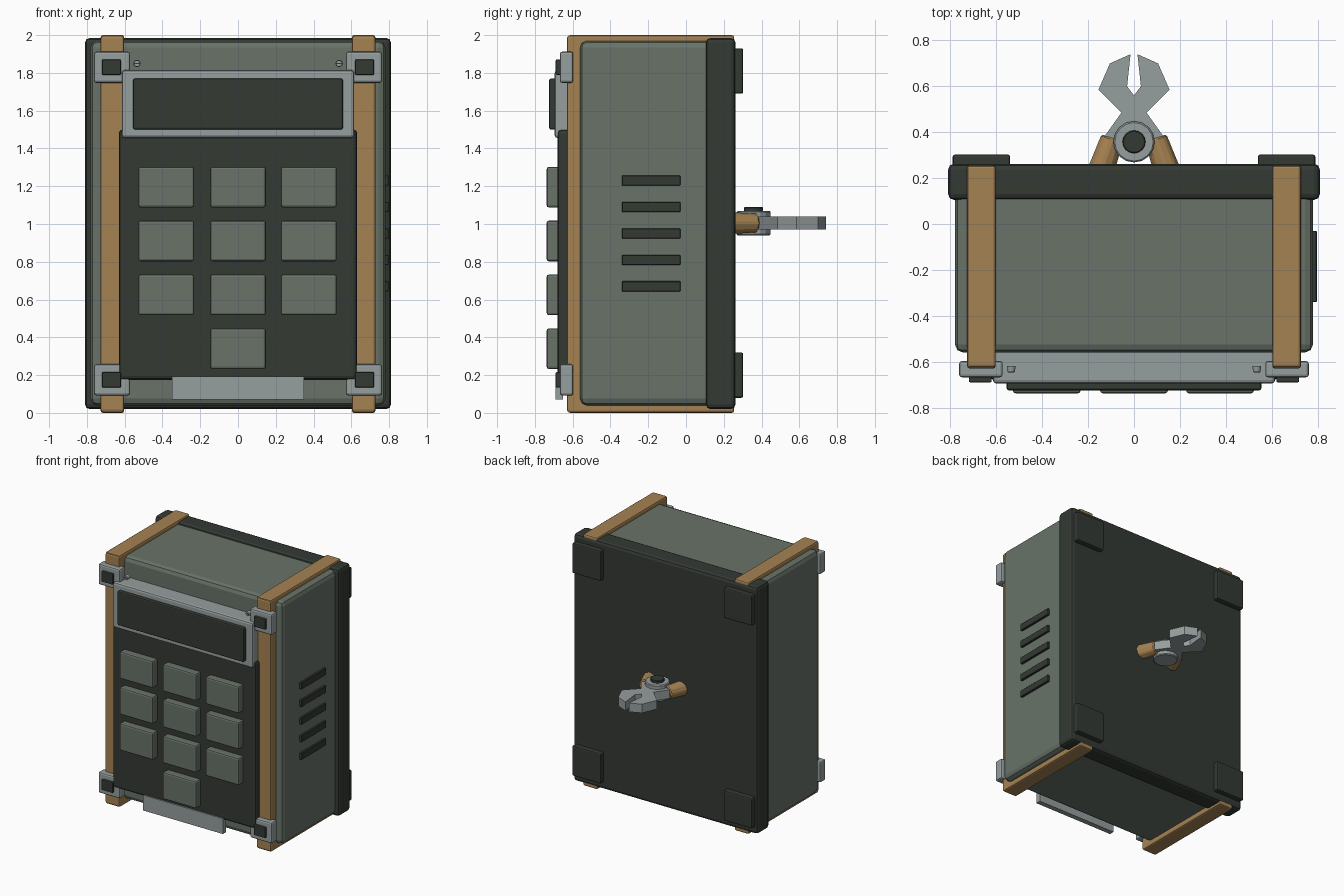
import bpy, bmesh
from mathutils import Vector

if "Cube" in bpy.data.objects:
    bpy.data.objects.remove(bpy.data.objects["Cube"], do_unlink=True)


def material(name, rgb):
    m = bpy.data.materials.new(name)
    m.use_nodes = True
    m.diffuse_color = (*rgb, 1)
    m.node_tree.nodes["Principled BSDF"].inputs["Base Color"].default_value = (*rgb, 1)
    return m


GREEN = material("sage green", (0.14, 0.171, 0.14))
DARK = material("dark green", (0.034, 0.041, 0.034))
BROWN = material("tan leather", (0.376, 0.223, 0.084))
METAL = material("grey metal", (0.305, 0.342, 0.342))


def finish(name, bm, mat, bevel=0, segments=2):
    bmesh.ops.recalc_face_normals(bm, faces=bm.faces)
    mesh = bpy.data.meshes.new(name)
    bm.to_mesh(mesh)
    bm.free()
    mesh.materials.append(mat)
    ob = bpy.data.objects.new(name, mesh)
    bpy.context.collection.objects.link(ob)
    if bevel:
        mod = ob.modifiers.new("bevel", "BEVEL")
        mod.width = bevel
        mod.segments = segments
    return ob


def box(name, xs, ys, zs, mat, bevel=0, segments=2):
    bm = bmesh.new()
    bmesh.ops.create_cube(bm, size=1)
    for v in bm.verts:
        v.co = [a + (b - a) * (c + 0.5) for (a, b), c in zip((xs, ys, zs), v.co)]
    return finish(name, bm, mat, bevel, segments)


def rod(name, start, end, r1, r2, sides, mat, bevel=0):
    start, end = Vector(start), Vector(end)
    axis = end - start
    bm = bmesh.new()
    bmesh.ops.create_cone(bm, cap_ends=True, segments=sides, radius1=r1,
                          radius2=r2, depth=axis.length)
    turn = axis.to_track_quat("Z", "Y")
    for v in bm.verts:
        v.co = turn @ v.co + (start + end) / 2
    return finish(name, bm, mat, bevel, 1)


def span(centre, size):
    return (centre - size / 2, centre + size / 2)


# Casing
box("body", (-0.78, 0.78), (-0.56, 0.15), (0.04, 1.97), GREEN, 0.035)
box("back_plate", (-0.81, 0.81), (0.105, 0.262), (0.02, 1.985), DARK, 0.025)

# Front panel, display and lower plate
box("front_panel", (-0.63, 0.63), (-0.68, -0.54), (0.175, 1.5), DARK, 0.02)
box("display_frame", (-0.615, 0.615), (-0.695, -0.54), (1.455, 1.815), METAL, 0.015)
box("display_screen", (-0.555, 0.555), (-0.725, -0.68), (1.5, 1.77), DARK, 0.01)
box("lower_plate", (-0.35, 0.35), (-0.69, -0.65), (0.07, 0.192), METAL)

# Keypad: three full rows and a single key below
for row, z in enumerate((1.195, 0.91, 0.625, 0.34)):
    for x in ((-0.38, 0, 0.375) if row < 3 else (0,)):
        box("key", span(x, 0.295), (-0.738, -0.67), span(z, 0.215), GREEN, 0.012)

# Side vents
for i in range(5):
    box("vent", (0.77, 0.797), (-0.34, -0.03), span(0.67 + 0.14 * i, 0.054), DARK, 0.003, 1)

for side in (-1, 1):
    # Straps wrapping front, top and bottom
    xs = span(side * 0.665, 0.125)
    box("strap_front", xs, (-0.63, -0.55), (0.005, 1.995), BROWN, 0.012)
    box("strap_top", xs, (-0.625, 0.255), (1.94, 2.0), BROWN, 0.012)
    box("strap_bottom", xs, (-0.625, 0.255), (0, 0.06), BROWN, 0.012)

    # Clasps and rear feet
    for z in (0.175, 1.83):
        box("clasp", span(side * 0.667, 0.19), (-0.668, -0.597), span(z, 0.165), METAL, 0.012)
        box("clasp_stud", span(side * 0.67, 0.1), (-0.69, -0.65), span(z, 0.082), DARK, 0.006)
    for z in (0.2, 1.81):
        box("foot", span(side * 0.665, 0.25), (0.25, 0.303), span(z, 0.24), DARK, 0.01)

    # Slotted screws
    x = side * 0.535
    rod("screw_head", (x, -0.618, 1.85), (x, -0.645, 1.85), 0.019, 0.016, 12, METAL)
    box("screw_slot", span(x, 0.026), (-0.647, -0.643), span(1.85, 0.006), DARK)

    # Tool handles
    rod("tool_handle", (side * 0.095, 0.375, 1.005), (side * 0.175, 0.14, 1.005),
        0.052, 0.067, 8, BROWN, 0.008)

# Tool jaws: half outline mirrored, then extruded
half = [(0, 0.56), (0.03, 0.6), (0.015, 0.74), (0.105, 0.7), (0.155, 0.585),
        (0.055, 0.485), (0.13, 0.38), (0.09, 0.3), (0, 0.3)]
outline = half + [(-x, y) for x, y in half[-2:0:-1]]
bm = bmesh.new()
face = bm.faces.new([bm.verts.new((x, y, 0.97)) for x, y in outline])
ext = bmesh.ops.extrude_face_region(bm, geom=[face])
for v in ext["geom"]:
    if isinstance(v, bmesh.types.BMVert):
        v.co.z = 1.04
finish("tool_jaws", bm, METAL)

# Tool pivot
rod("tool_pivot", (0, 0.358, 0.94), (0, 0.358, 1.07), 0.09, 0.09, 16, METAL, 0.006)
rod("tool_rivet", (0, 0.358, 1.05), (0, 0.358, 1.09), 0.05, 0.05, 16, DARK, 0.004)
